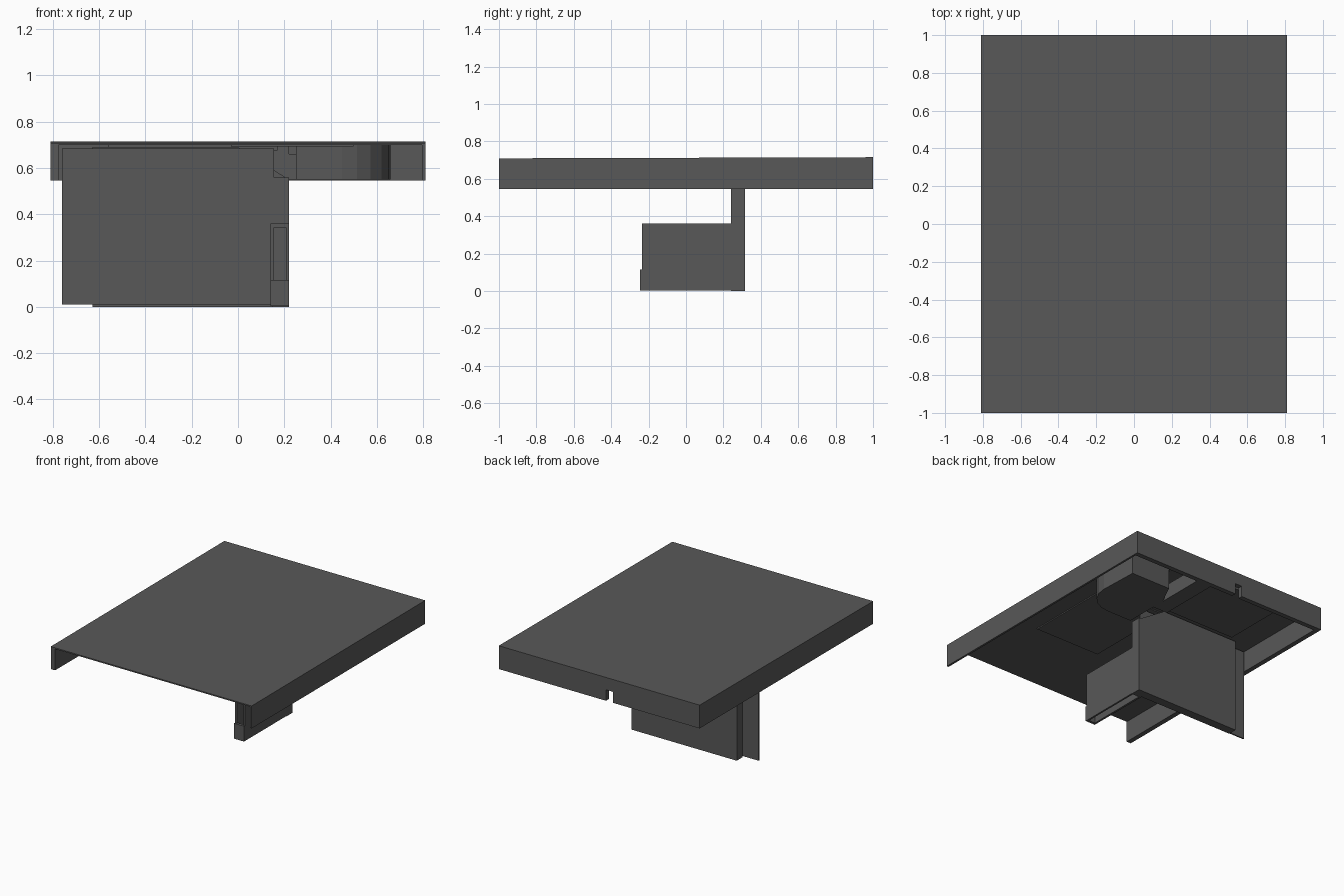
import bpy, bmesh, math

if "Cube" in bpy.data.objects:
    bpy.data.objects.remove(bpy.data.objects["Cube"])

# one flat dark grey for the whole model
grey = bpy.data.materials.new("dark_grey")
grey.diffuse_color = (0.098, 0.098, 0.098, 1)
grey.use_nodes = True
grey.node_tree.nodes["Principled BSDF"].inputs["Base Color"].default_value = grey.diffuse_color


def finish(name, bm):
    bmesh.ops.recalc_face_normals(bm, faces=bm.faces[:])
    me = bpy.data.meshes.new(name)
    bm.to_mesh(me)
    bm.free()
    me.materials.append(grey)
    ob = bpy.data.objects.new(name, me)
    bpy.context.collection.objects.link(ob)
    return ob


def box(name, x, y, z):
    bm = bmesh.new()
    bmesh.ops.create_cube(bm, size=1)
    for v in bm.verts:
        v.co = [r[0] + (c + 0.5) * (r[1] - r[0]) for c, r in zip(v.co, (x, y, z))]
    return finish(name, bm)


def prism(name, pts, lo, hi, axis):
    """Extrude a 2D outline along y (points are x,z) or z (points are x,y)."""
    bm = bmesh.new()
    at = (lambda a, b, d: (a, d, b)) if axis == "y" else (lambda a, b, d: (a, b, d))
    face = bm.faces.new([bm.verts.new(at(a, b, lo)) for a, b in pts])
    ext = bmesh.ops.extrude_face_region(bm, geom=[face])["geom"]
    for v in ext:
        if isinstance(v, bmesh.types.BMVert):
            v.co[1 if axis == "y" else 2] = hi
    return finish(name, bm)


# roof slab, very slightly lower towards the front
roof = box("roof_slab", (-.81, .81), (-1, 1), (.70, .715))
for v in roof.data.vertices:
    if v.co.y < 0 and v.co.z > .71:
        v.co.z = .709

# skirt walls on three sides, open at the front
box("left_skirt", (-.81, -.775), (-1, 1), (.545, .702))
box("right_skirt", (.795, .81), (-1, 1), (.545, .702))
prism("back_skirt", [(-.776, .545), (-.11, .545), (-.11, .625), (-.055, .625),
                     (-.055, .545), (.796, .545), (.796, .702), (-.776, .702)],
      .965, 1, "y")

# thin ceiling plates
box("ceiling_plate_front", (-.03, .50), (-.42, .28), (.692, .702))
box("ceiling_plate_back", (-.56, .17), (.36, .88), (.675, .702))

# rounded housing and duct below the ceiling
arc = [(.45 + .21 * math.cos(math.radians(a)), .47 + .21 * math.sin(math.radians(a)))
       for a in range(-90, 1, 18)]
prism("rounded_housing", [(.25, .26)] + arc + [(.65, .76), (.33, .76), (.25, .6)],
      .55, .702, "z")
box("duct", (.13, .25), (.50, .97), (.55, .66))
box("duct_hanger", (.14, .22), (.50, .60), (.65, .702))

# hanging double wall
prism("back_panel", [(-.63, 0), (.22, 0), (.22, .55), (.0, .69), (-.63, .69)],
      .25, .315, "y")
box("front_panel", (-.76, .155), (.24, .25), (.01, .685))
box("end_post", (.15, .22), (.24, .314), (.0, .56))

# low side wall: two plates with a cap and an end block
for name, x in (("low_wall_outer", (.207, .22)), ("low_wall_inner", (.14, .155))):
    box(name, x, (-.235, .25), (.003, .36))
box("low_wall_cap", (.15, .21), (-.235, .25), (.342, .36))
box("low_wall_end_block", (.14, .22), (-.245, -.225), (.003, .115))
